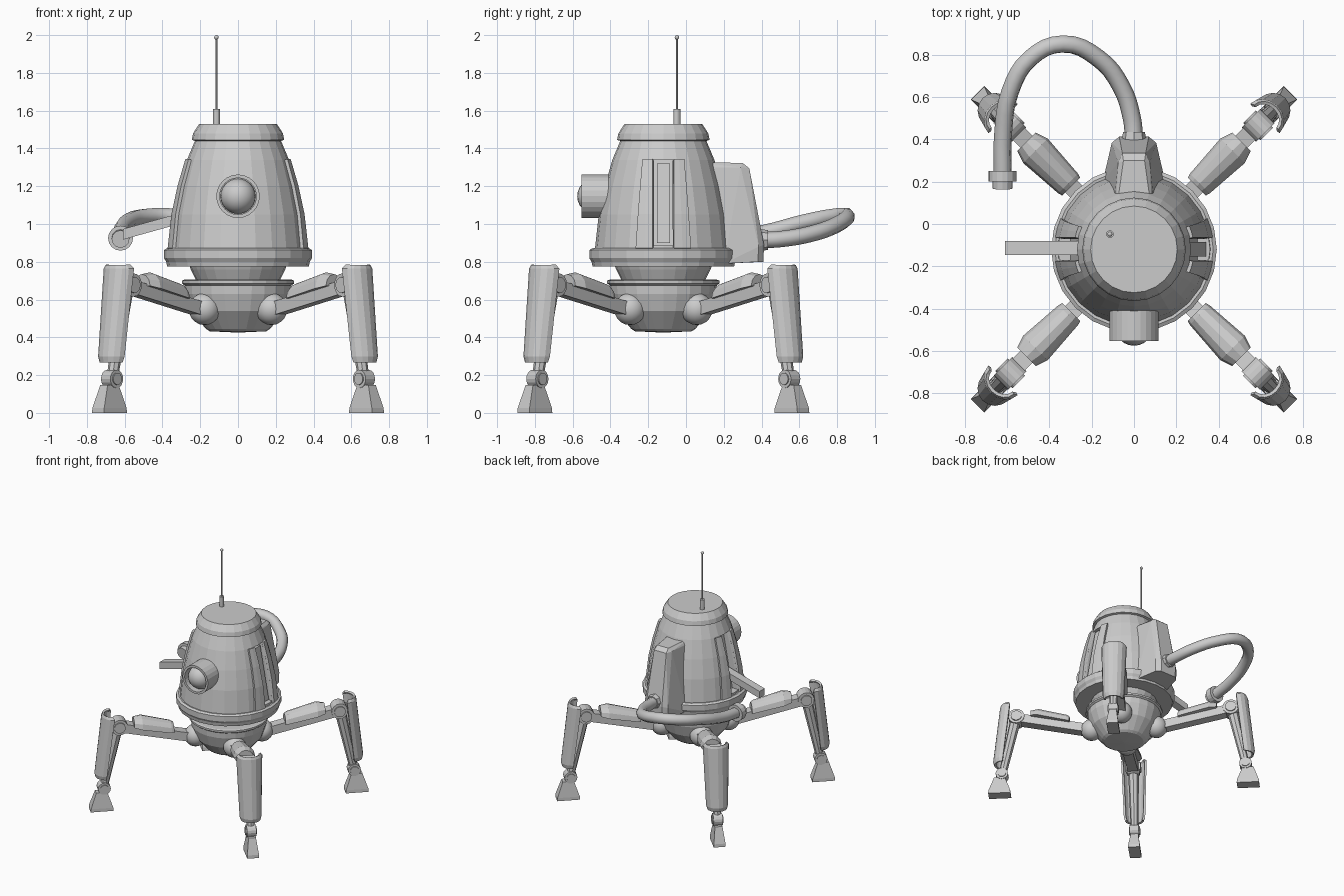
import bpy, bmesh
from math import pi, sin, cos, radians
from mathutils import Matrix, Vector

if "Cube" in bpy.data.objects:
    bpy.data.objects.remove(bpy.data.objects["Cube"])

CY = -0.12                                   # y of the body axis
I = Matrix.Identity(4)
AXIS = Matrix.Translation((0, CY, 0))


def finish(name, bm, M=I):
    bmesh.ops.transform(bm, matrix=M, verts=bm.verts)
    bmesh.ops.recalc_face_normals(bm, faces=bm.faces)
    me = bpy.data.meshes.new(name)
    bm.to_mesh(me)
    bm.free()
    ob = bpy.data.objects.new(name, me)
    bpy.context.collection.objects.link(ob)
    return ob


def lathe(name, profile, M=I, n=24):
    bm = bmesh.new()
    vs = [bm.verts.new((r, 0, z)) for r, z in profile]
    es = [bm.edges.new(p) for p in zip(vs, vs[1:])]
    bmesh.ops.spin(bm, geom=vs + es, cent=(0, 0, 0), axis=(0, 0, 1), angle=2 * pi, steps=n)
    bmesh.ops.remove_doubles(bm, verts=bm.verts, dist=1e-5)
    return finish(name, bm, M)


def hull(name, pts, M=I):
    bm = bmesh.new()
    for p in pts:
        bm.verts.new(p)
    bmesh.ops.convex_hull(bm, input=bm.verts)
    bmesh.ops.dissolve_limit(bm, angle_limit=0.01, verts=bm.verts, edges=bm.edges)
    return finish(name, bm, M)


def rod(name, a, b, r, M=I, r2=None, n=12):
    a, b = Vector(a), Vector(b)
    d = b - a
    T = Matrix.Translation(a) @ d.to_track_quat('Z', 'Y').to_matrix().to_4x4()
    return lathe(name, [(0, 0), (r, 0), (r2 or r, d.length), (0, d.length)], M @ T, n)


def ball(name, c, r, M=I, n=20):
    bm = bmesh.new()
    bmesh.ops.create_uvsphere(bm, u_segments=n, v_segments=n // 2, radius=r)
    ob = finish(name, bm, M @ Matrix.Translation(c))
    ob.data.polygons.foreach_set("use_smooth", [True] * len(ob.data.polygons))
    return ob


def shell(name, rows, thick, M=I):
    bm = bmesh.new()
    vs = [[bm.verts.new(p) for p in row] for row in rows]
    for a, b in zip(vs, vs[1:]):
        for i in range(len(a) - 1):
            bm.faces.new((a[i], a[i + 1], b[i + 1], b[i]))
    ob = finish(name, bm, M)
    m = ob.modifiers.new("thickness", 'SOLIDIFY')
    m.thickness, m.offset = thick, 0
    return ob


# Body shell, neck and lower bowl
wall = [(.362, .87), (.342, 1.05), (.31, 1.2), (.27, 1.34)]
body = lathe("body", [(0, .775), (.375, .775), (.38, .80), (.392, .82), (.392, .862), (.375, .872)]
             + wall + [(.228, 1.44), (.245, 1.445), (.238, 1.48), (.205, 1.53), (0, 1.53)], AXIS)
lathe("neck", [(0, .80), (.265, .80), (.25, .76), (.215, .69), (0, .68)], AXIS)
lathe("lower_bowl", [(0, .705), (.285, .705), (.297, .70), (.297, .685), (.283, .675), (.28, .63),
                     (.25, .54), (.17, .445), (.15, .432), (0, .425)], AXIS)

# Side slots with raised frames
for side, sx in (("right", 1), ("left", -1)):
    cut = hull(side + "_slot_cutter", [(sx * x, CY + y, z) for y in (-.052, .052)
               for x, z in ((.30, .885), (.215, 1.34), (.5, .885), (.5, 1.34))])
    cut.hide_render = True
    cut.hide_viewport = True
    m = body.modifiers.new(side + "_slot", 'BOOLEAN')
    m.operation, m.object, m.solver = 'DIFFERENCE', cut, 'EXACT'
    for k, sy in (("front", -1), ("back", 1)):
        rows = []
        for i, (r, z) in enumerate(wall):
            w0, w1 = .053, .142 - .012 * i
            rows.append([(sx * (r * r - y * y) ** .5, sy * y, z)
                         for y in (w0, (w0 + w1) / 2, w1)])
        shell(f"{side}_slot_frame_{k}", rows, .03, AXIS)
# Folded arm on the right, extended arm on the left
hull("folded_arm", [(x, CY + y, z) for y in (-.034, .034)
                    for x, z in ((.29, .90), (.34, .90), (.215, 1.32), (.262, 1.32))])
hull("extended_arm", [(x, CY + .007 + y, z + h) for y in (-.033, .033) for h in (-.028, .028)
                      for x, z in ((-.25, 1.045), (-.61, .945))])

# Eye housing and lens
EYE = Matrix.Translation((0, -.35, 1.147)) @ Matrix.Rotation(pi / 2, 4, 'X')
lathe("eye_housing", [(0, 0), (.115, 0), (.115, .203), (.097, .203), (.097, .13), (0, .13)], EYE)
ball("eye_lens", (0, -.483, 1.147), .093, n=24)

# Antenna
ax, ay = -.114, -.048
rod("antenna_base", (ax, ay, 1.52), (ax, ay, 1.61), .018)
rod("antenna_rod", (ax, ay, 1.60), (ax, ay, 1.99), .005, n=8)
ball("antenna_tip", (ax, ay, 1.988), .012, n=12)

# Backpack and hose socket
hull("backpack", [(s * x, y, z) for s in (-1, 1) for x, y, z in (
    (.15, .10, .79), (.148, .20, .79), (.105, .38, .80), (.07, .41, .80),
    (.105, .385, .88), (.07, .413, .89), (.10, .05, 1.30), (.085, .05, 1.328),
    (.075, .29, 1.30), (.05, .30, 1.323), (.055, .335, 1.295))])
rod("hose_socket", (0, .37, .915), (0, .435, .915), .062, r2=.052, n=8)

# Hose sweeping round to the nozzle
path = [(0, .41, .915), (-.01, .50, .92), (-.06, .65, .945), (-.17, .785, .99), (-.34, .852, 1.04),
        (-.49, .785, 1.04), (-.585, .63, 1.01), (-.62, .42, .955), (-.622, .24, .925)]
cu = bpy.data.curves.new("hose", 'CURVE')
cu.dimensions, cu.bevel_depth, cu.bevel_resolution = '3D', .043, 2
cu.use_fill_caps, cu.resolution_u = True, 4
sp = cu.splines.new('BEZIER')
sp.bezier_points.add(len(path) - 1)
for bp, p in zip(sp.bezier_points, path):
    bp.co = p
    bp.handle_left_type = bp.handle_right_type = 'AUTO'
hose = bpy.data.objects.new("hose", cu)
bpy.context.collection.objects.link(hose)
bpy.context.view_layer.objects.active = hose
hose.select_set(True)
bpy.ops.object.convert(target='MESH')
rod("nozzle_collar", (-.622, .252, .925), (-.622, .20, .925), .066, n=16)
rod("nozzle_tip", (-.622, .21, .925), (-.622, .168, .92), .047, n=12)


# Legs, built along +x then turned about the body axis
def beam_z(s):
    return .55 + .223 * (s - .26)


for name, deg in (("back_right", 45), ("back_left", 135), ("front_left", 225), ("front_right", 315)):
    M = AXIS @ Matrix.Rotation(radians(deg), 4, 'Z')
    ball(name + "_hip", (.25, 0, .55), .085, M)
    hull(name + "_thigh_beam", [(s, t, beam_z(s) + h) for s in (.26, .80)
                                for t in (-.04, .04) for h in (-.042, .03)], M)
    hull(name + "_thigh_cover", [(s, w * cos(a * pi / 6), beam_z(s) + .02 + h * sin(a * pi / 6))
                                 for s, w, h in ((.42, .06, .065), (.44, .066, .075), (.66, .082, .085),
                                                 (.72, .062, .062)) for a in range(7)], M)
    rod(name + "_knee", (.83, -.048, .677), (.83, .048, .677), .062, M, n=16)
    rod(name + "_knee_cap", (.83, -.058, .677), (.83, .058, .677), .042, M, n=16)
    rod(name + "_shin_core", (.84, 0, .66), (.94, 0, .19), .042, M, r2=.03, n=8)
    rows = [[(tip + d * cos(a * pi / 8), w * sin(a * pi / 8), z) for a in range(-4, 5)]
            for z, tip, d, w in ((.78, .885, .06, .075), (.762, .875, .078, .091),
                                 (.30, .93, .075, .075), (.27, .935, .062, .066))]
    shell(name + "_shin_guard", rows, .016, M)
    rod(name + "_ankle", (.943, -.035, .18), (.943, .035, .18), .048, M, n=16)
    rod(name + "_ankle_cap", (.943, -.042, .18), (.943, .042, .18), .032, M, n=16)
    hull(name + "_foot", [(.962 + s * a, t * b, z) for s in (-1, 1) for t in (-1, 1)
                          for a, b, z in ((.086, .045, 0), (.084, .044, .025), (.042, .028, .147))], M)
